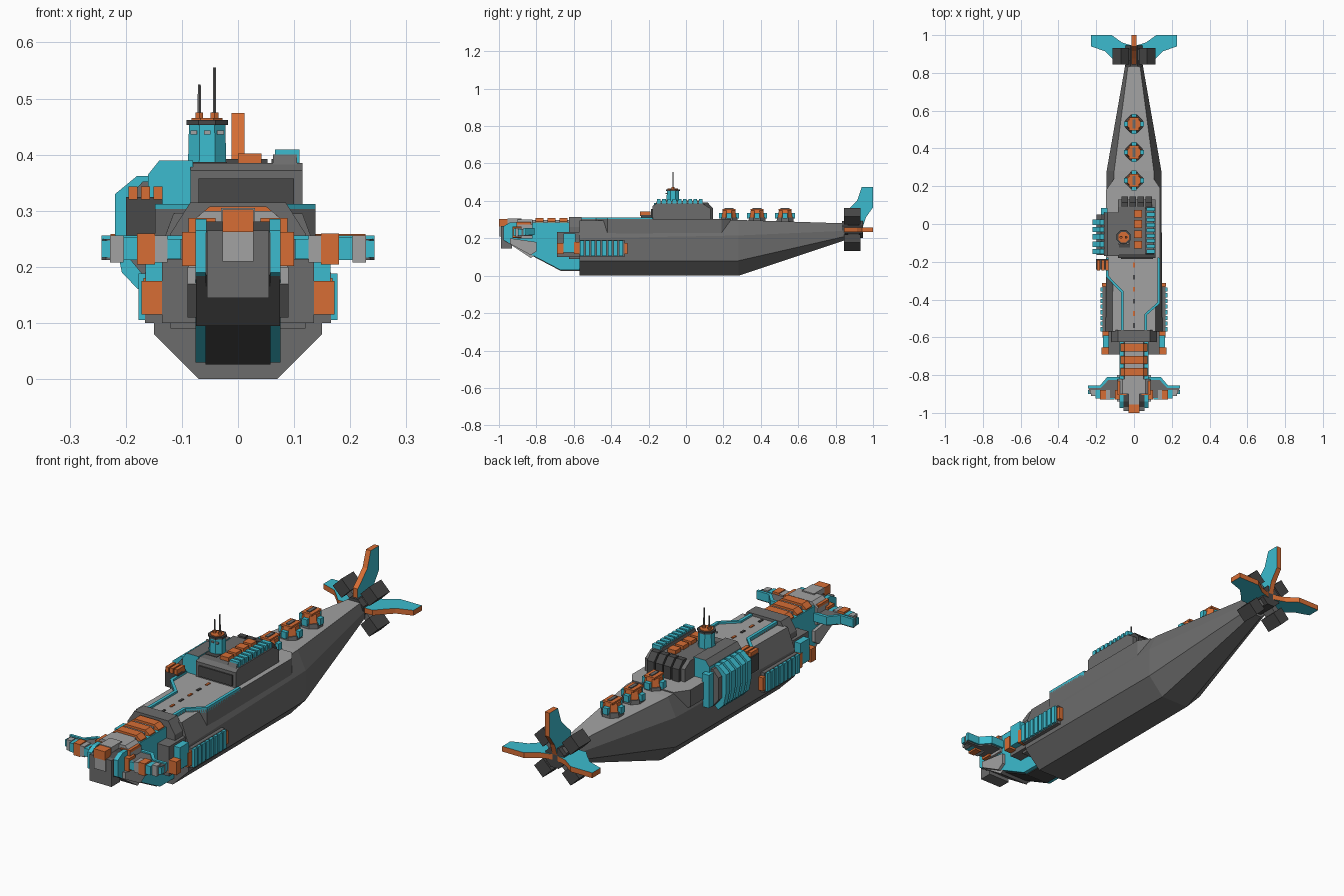
import bpy, bmesh, math
from mathutils import Matrix, Vector

if "Cube" in bpy.data.objects:
    bpy.data.objects.remove(bpy.data.objects["Cube"])


def material(name, rgb):
    m = bpy.data.materials.new(name)
    m.diffuse_color = (*rgb, 1)
    m.use_nodes = True
    m.node_tree.nodes["Principled BSDF"].inputs["Base Color"].default_value = m.diffuse_color
    return m


CYAN = material("cyan", (0.045, 0.50, 0.62))
ORANGE = material("orange", (0.68, 0.155, 0.035))
LIGHT = material("light grey", (0.36, 0.36, 0.36))
GREY = material("mid grey", (0.15, 0.15, 0.15))
DARK = material("dark grey", (0.065, 0.065, 0.065))


def finish(name, bm, mats, rule=None, mirror=False):
    bmesh.ops.recalc_face_normals(bm, faces=bm.faces)
    if rule:
        for f in bm.faces:
            f.material_index = rule(f)
    me = bpy.data.meshes.new(name)
    bm.to_mesh(me)
    bm.free()
    ob = bpy.data.objects.new(name, me)
    for m in mats:
        me.materials.append(m)
    bpy.context.collection.objects.link(ob)
    if mirror:
        ob.modifiers.new("mirror", "MIRROR")
    return ob


def loft(name, rings, mats, rule=None, mirror=False):
    bm = bmesh.new()
    rs = [[bm.verts.new(p) for p in r] for r in rings]
    n = len(rs[0])
    for a, b in zip(rs, rs[1:]):
        for i in range(n):
            j = (i + 1) % n
            bm.faces.new((a[i], a[j], b[j], b[i]))
    bm.faces.new(rs[0])
    bm.faces.new(rs[-1])
    return finish(name, bm, mats, rule, mirror)


def prism(name, pts, axis, lo, hi, mats, rule=None, mirror=False):
    """Extrude a 2D outline along x, y or z."""
    put = {"x": lambda p, t: (t, p[0], p[1]), "y": lambda p, t: (p[0], t, p[1]),
           "z": lambda p, t: (p[0], p[1], t)}[axis]
    return loft(name, [[put(p, t) for p in pts] for t in (lo, hi)], mats, rule, mirror)


def box(name, x0, x1, y0, y1, z0, z1, mat, mirror=False):
    return prism(name, [(x0, y0), (x1, y0), (x1, y1), (x0, y1)], "z", z0, z1, [mat], None, mirror)


def disc(name, x, y, z0, z1, r0, r1, sides, mats, rule=None):
    ring = lambda r, z: [(x + r * math.cos((i + .5) * math.tau / sides),
                          y + r * math.sin((i + .5) * math.tau / sides), z) for i in range(sides)]
    return loft(name, [ring(r0, z0), ring(r1, z1)], mats, rule)


def top_is_second(f):
    return 1 if f.normal.z > 0.9 else 0


# Main hull: faceted sections tapering to the tail
def section(y, zs, ws):
    half = [(w, y, z) for w, z in zip(ws, zs)]
    return half + [(-x, y, z) for x, y, z in reversed(half)]


loft("hull", [section(-.57, (0, .08, .20, .295), (.07, .15, .15, .115)),
              section(.28, (0, .08, .215, .298), (.07, .145, .145, .105)),
              section(.85, (.19, .21, .24, .28), (.022, .045, .045, .03))],
     [GREY, LIGHT], top_is_second)

# Flight deck with cyan kerbs
right_edge = [(.07, -.62), (.07, -.48), (.138, -.42), (.138, -.18)]
left_edge = [(-.07, -.62), (-.07, -.36), (-.148, -.28), (-.148, -.18)]
prism("flight_deck", right_edge + [(.138, .19), (.105, .24), (-.105, .24), (-.148, .18)] + left_edge[::-1],
      "z", .225, .303, [GREY, LIGHT], top_is_second)
for name, edge, s in (("right_kerb", right_edge, -1), ("left_kerb", left_edge, 1)):
    inner = [(x + s * .014, y + .004) for x, y in edge]
    prism(name, edge + inner[::-1], "z", .288, .312, [CYAN])
for i in range(6):
    box("deck_marking", -.005, .005, -.55 + i * .064, -.525 + i * .064, .303, .307, ORANGE if i % 2 else DARK)

# Bow bulkhead frames
prism("bow_collar", [(-.12, .09), (.12, .09), (.12, .26), (.085, .315), (-.085, .315), (-.12, .26)],
      "y", -.625, -.56, [GREY])
box("bow_shoulder", .075, .135, -.69, -.57, .10, .235, GREY, True)
box("shoulder_plate", .075, .165, -.655, -.59, .125, .225, CYAN, True)

# Ribbed side pods with orange ends
box("side_pod", .12, .166, -.57, -.33, .10, .19, GREY, True)
for i in range(8):
    y = -.568 + i * .03
    box("pod_rib", .14, .177, y, y + .022, .105, .188, CYAN, True)
box("pod_front", .118, .172, -.69, -.655, .115, .175, ORANGE, True)
box("pod_joint", .12, .168, -.60, -.57, .115, .18, ORANGE, True)
box("pod_rear", .12, .17, -.33, -.312, .115, .175, ORANGE, True)

# Head: core between cyan cheeks
head = [(-.56, .03), (-.67, .03), (-.975, .19), (-.975, .265), (-.94, .285), (-.56, .285)]
prism("head_core", [(y, z - .004) for y, z in head], "x", -.058, .058, [DARK])
prism("head_cheek", head, "x", .056, .076, [CYAN], None, True)
prism("jaw", [(-.965, .185), (-.83, .095), (-.80, .115), (-.80, .16), (-.955, .215)],
      "x", -.075, .075, [LIGHT, GREY], lambda f: 1 if f.normal.z < -.5 else 0)
prism("jaw_side", [(-.94, .17), (-.83, .11), (-.80, .13), (-.80, .18), (-.94, .2)],
      "x", .07, .09, [LIGHT], None, True)
prism("brow", [(-.088, .2), (.088, .2), (.088, .275), (.06, .3), (-.06, .3), (-.088, .275)],
      "y", -.90, -.82, [LIGHT])
box("snout", -.055, .055, -.99, -.93, .145, .265, GREY)
box("snout_plate", -.028, .028, -.996, -.95, .21, .262, LIGHT)
box("snout_cap", -.028, .028, -1.0, -.955, .262, .302, ORANGE)
box("crown_plate", -.03, .03, -.955, -.88, .28, .305, LIGHT)
box("crown_block", .04, .088, -.905, -.83, .24, .287, ORANGE, True)
for y in (-.805, -.74, -.675):
    prism("neck_band", [(-.072, .25), (.072, .25), (.072, .29), (.05, .308), (-.05, .308), (-.072, .29)],
          "y", y, y + .042, [ORANGE])
box("neck_spine", -.05, .05, -.83, -.6, .28, .298, LIGHT)

# Hammerhead wings with sensor blocks
prism("hammer_wing", [(.06, -.92), (.185, -.92), (.235, -.895), (.243, -.862), (.18, -.862), (.14, -.82),
                      (.06, -.82)], "z", .212, .25, [GREY], None, True)
prism("wing_rim", [(.06, -.825), (.135, -.825), (.175, -.868), (.243, -.868), (.243, -.855), (.18, -.855),
                   (.142, -.81), (.06, -.81)], "z", .218, .256, [CYAN], None, True)
for x0, x1, m, h in ((.07, .10, ORANGE, .03), (.102, .126, CYAN, .018), (.126, .148, LIGHT, .024),
                     (.148, .18, ORANGE, .028), (.18, .204, CYAN, .02), (.204, .228, LIGHT, .024),
                     (.228, .243, CYAN, .015)):
    box("wing_sensor", x0, x1, -.928 + max(0, x0 - .17) * .5, -.88, .232 - h, .232 + h, m, True)

# Superstructure
prism("superstructure", [(-.18, .295), (-.18, .372), (-.16, .385), (.09, .385), (.13, .36), (.13, .295)],
      "x", -.085, .115, [GREY])
prism("side_ridge", [(-.17, .37), (-.155, .4), (.08, .4), (.11, .37)], "x", .062, .105, [GREY])
for i in range(9):
    y = -.155 + i * .028
    box("ridge_rib", .066, .11, y, y + .019, .385, .409, CYAN)
for i in range(4):
    y = -.13 + i * .055
    box("roof_hatch", 0, .042, y, y + .04, .38, .402, ORANGE)
for i in range(4):
    x = -.066 + i * .042
    prism("rear_hatch", [(.09, .30), (.09, .392), (.115, .392), (.145, .36), (.145, .30)],
          "x", x, x + .035, [DARK])
box("front_window", -.07, .10, -.186, -.17, .31, .358, DARK)

# Port sponson: stepped body wrapped by cyan ribs
prism("sponson_upper", [(-.08, .295), (-.16, .295), (-.16, .365), (-.14, .39), (-.08, .39)],
      "y", -.17, .06, [CYAN, GREY], lambda f: 1 if f.normal.z > .3 else 0)
prism("sponson_core", [(-.13, .18), (-.165, .18), (-.198, .22), (-.198, .32), (-.17, .352), (-.13, .352)],
      "y", -.165, .05, [GREY])
for i in range(5):
    y = -.16 + i * .039
    prism("sponson_rib", [(-.14, .2), (-.178, .16), (-.207, .19), (-.219, .25), (-.219, .33), (-.18, .362),
                          (-.15, .362)], "y", y, y + .028, [CYAN])
prism("sponson_end", [(-.14, .19), (-.175, .19), (-.175, .34), (-.14, .34)], "y", .05, .085, [CYAN])

# Port deck gun
box("gun_base", -.2, -.135, -.24, -.185, .25, .325, DARK)
for i in range(3):
    x = -.143 - i * .022
    box("gun_barrel", x - .008, x + .008, -.245, -.19, .32, .343, ORANGE)

# Conning tower with masts
disc("conning_tower", -.055, -.07, .38, .455, .037, .035, 8, [CYAN])
disc("tower_rim", -.055, -.07, .453, .462, .04, .04, 8, [DARK])
disc("tower_roof", -.055, -.07, .462, .465, .03, .03, 8, [ORANGE])
box("tower_step", -.08, -.02, -.125, -.09, .36, .387, DARK)
for x, z in ((-.069, .525), (-.042, .555)):
    disc("mast_socket", x, -.07, .46, .475, .008, .008, 6, [ORANGE])
    disc("mast", x, -.07, .47, z, .0035, .003, 6, [GREY])
for x in (-.079, -.055, -.031):
    box("tower_window", x - .006, x + .006, -.109, -.1, .436, .443, LIGHT)

# Three launch domes on the after deck
for y in (.23, .38, .53):
    disc("dome_base", 0, y, .285, .312, .05, .047, 8, [GREY])
    disc("dome_body", 0, y, .31, .35, .042, .036, 8, [ORANGE])
    for a in range(4):
        c, s = round(math.cos(a * math.pi / 2)), round(math.sin(a * math.pi / 2))
        px, py = c * .04, y + s * .04
        box("dome_clamp", px - .013, px + .013, py - .013, py + .013, .305, .335, CYAN)
    box("dome_cap", -.026, .026, y - .035, y + .035, .348, .357, ORANGE)
    box("dome_slot", -.008, .008, y - .024, y + .024, .357, .361, GREY)

# Tail hub, diagonal thrusters and three flukes
C = Vector((0, 0, .247))
hub = prism("tail_hub", [(.05 * math.cos((i + .5) * math.tau / 8), .247 + .05 * math.sin((i + .5) * math.tau / 8))
                         for i in range(8)], "y", .835, .945, [DARK])


def spin(ob, angle):
    ob.data.transform(Matrix.Translation(C) @ Matrix.Rotation(angle, 4, "Y") @ Matrix.Translation(-C))


for k in range(4):
    a = math.radians(45 + 90 * k)
    spin(box("thruster_arm", -.015, .015, .865, .925, .247, .33, GREY), a)
    spin(box("thruster", -.031, .031, .845, .932, .315, .377, DARK), a)

fluke = [(.845, .26), (.845, .335), (.875, .362), (.915, .402), (.94, .474), (1.0, .474), (1.0, .365),
         (.962, .312), (.945, .26)]
for name, a in (("top_fluke", 0), ("right_fluke", 90), ("left_fluke", -90)):
    ob = prism(name, fluke, "x", -.012, .012, [CYAN, ORANGE], lambda f: 0 if abs(f.normal.x) > .9 else 1)
    spin(ob, math.radians(a))
